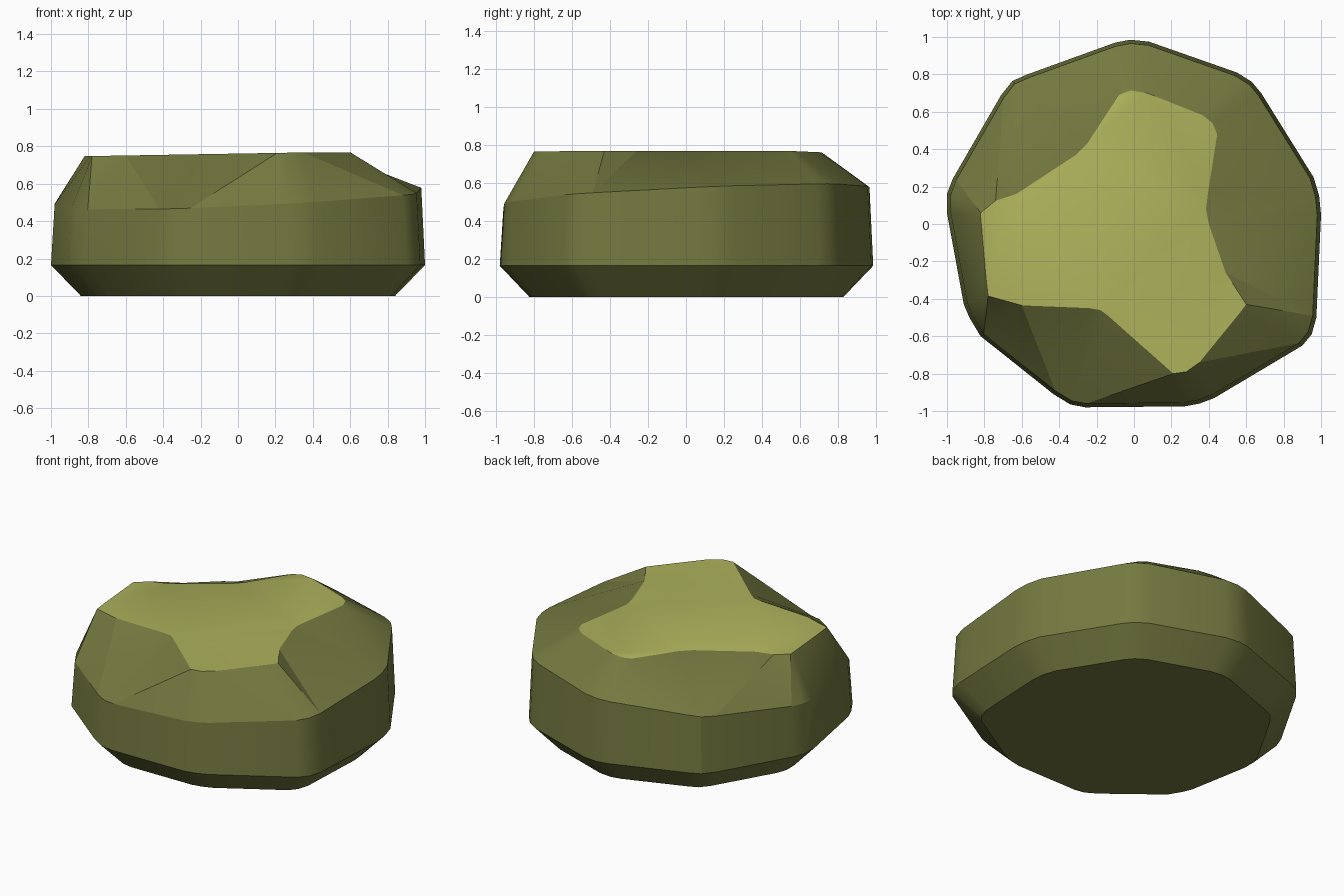
import bpy, bmesh, math
from mathutils import Vector

if "Cube" in bpy.data.objects:
    bpy.data.objects.remove(bpy.data.objects["Cube"])


def make_material(name, colour):
    mat = bpy.data.materials.new(name)
    mat.diffuse_color = (*colour, 1.0)
    mat.use_nodes = True
    mat.node_tree.nodes["Principled BSDF"].inputs["Base Color"].default_value = mat.diffuse_color
    return mat


# Widest outline: nine rounded corners, three points each, counterclockwise from the back
OUTLINE = [
    (0.08, 0.975), (-0.02, 0.985), (-0.10, 0.97),
    (-0.57, 0.80), (-0.65, 0.765), (-0.71, 0.69),
    (-0.97, 0.24), (-1.0, 0.16), (-1.0, 0.06),
    (-0.91, -0.43), (-0.88, -0.50), (-0.82, -0.60),
    (-0.43, -0.91), (-0.34, -0.965), (-0.26, -0.98),
    (0.27, -0.975), (0.35, -0.96), (0.43, -0.93),
    (0.90, -0.65), (0.95, -0.59), (0.975, -0.50),
    (1.0, 0.05), (0.99, 0.15), (0.96, 0.25),
    (0.68, 0.70), (0.63, 0.76), (0.55, 0.81),
]

# Flat crown outline, with one corner group per corner of the wide outline
CROWN = [
    (0.07, 0.70), (-0.02, 0.715), (-0.08, 0.69),
    (-0.25, 0.43), (-0.31, 0.37), (-0.63, 0.16),
    (-0.74, 0.125), (-0.82, 0.06), (-0.82, 0.04),
    (-0.79, -0.30), (-0.78, -0.385), (-0.60, -0.435),
    (-0.24, -0.45), (-0.18, -0.46), (-0.14, -0.49),
    (0.21, -0.80), (0.28, -0.79), (0.35, -0.74),
    (0.57, -0.47), (0.60, -0.43), (0.49, -0.26),
    (0.40, 0.0), (0.385, 0.08), (0.395, 0.16),
    (0.445, 0.48), (0.42, 0.54), (0.37, 0.58),
]

bm = bmesh.new()


def ring(points, scale, height):
    """Add a loop of vertices; height is a function of x and y."""
    return [bm.verts.new((x * scale, y * scale, height(x, y))) for x, y in points]


def band(lower, upper, triangles=False):
    """Join two loops, with each triangle pair folded outward."""
    n = len(lower)
    for i in range(n):
        j = (i + 1) % n
        a, b, c, d = lower[i], lower[j], upper[j], upper[i]
        if not triangles:
            bm.faces.new((a, b, c, d))
            continue
        normal = (b.co - a.co).cross(c.co - a.co)
        if normal.dot(d.co - a.co) <= 0:
            bm.faces.new((a, b, c))
            bm.faces.new((a, c, d))
        else:
            bm.faces.new((a, b, d))
            bm.faces.new((b, c, d))


# Base chamfer, steep wall, tilted shoulder and crown
base = ring(OUTLINE, 0.84, lambda x, y: 0.0)
rim = ring(OUTLINE, 1.0, lambda x, y: 0.165)
shoulder = ring(OUTLINE, 0.98, lambda x, y: 0.53 + 0.045 * x + 0.05 * y)
crown = ring(CROWN, 1.0, lambda x, y: min(0.768, 0.761 + 0.017 * x))

bm.faces.new(list(reversed(base)))
band(base, rim)
band(rim, shoulder)
band(shoulder, crown, triangles=True)
# Crown is triangulated so that its slight tilt stays clean
crown_face = bm.faces.new(crown)
crown_face.material_index = 1
bmesh.ops.triangulate(bm, faces=[crown_face])

mesh = bpy.data.meshes.new("rock")
bm.normal_update()
bm.to_mesh(mesh)
bm.free()
mesh.materials.append(make_material("dark_olive_stone", (0.175, 0.19, 0.05)))
mesh.materials.append(make_material("light_olive_top", (0.42, 0.445, 0.105)))

rock = bpy.data.objects.new("rock", mesh)
bpy.context.collection.objects.link(rock)
bpy.context.view_layer.objects.active = rock
rock.select_set(True)
bpy.ops.object.shade_smooth_by_angle(angle=math.radians(25))
